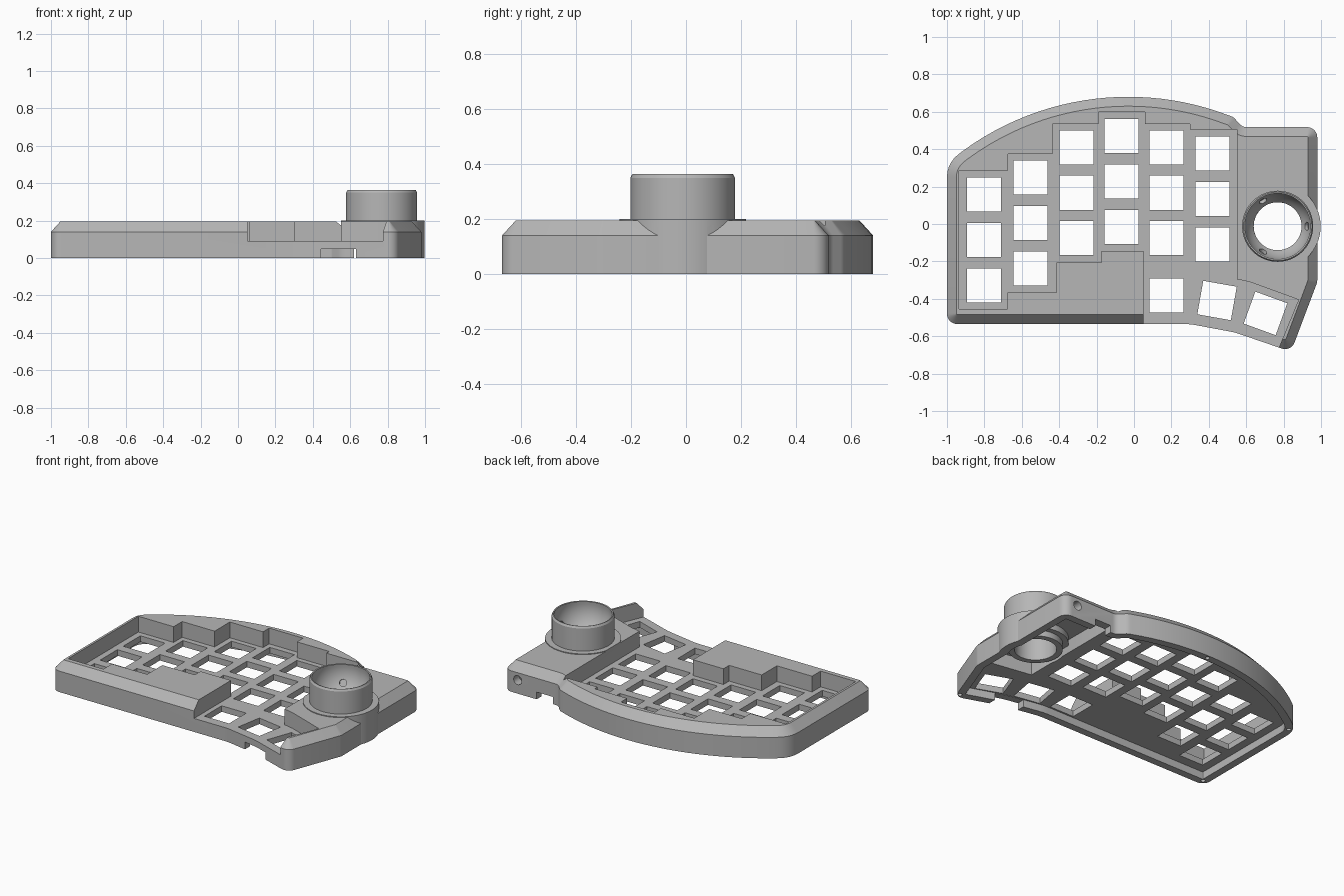
import bpy, bmesh, math
from mathutils import Vector, Matrix

cube = bpy.data.objects.get("Cube")
if cube:
    bpy.data.objects.remove(cube, do_unlink=True)

grey = bpy.data.materials.new("plain grey")
grey.use_nodes = True
grey.diffuse_color = (0.47, 0.47, 0.47, 1)
grey.node_tree.nodes["Principled BSDF"].inputs["Base Color"].default_value = grey.diffuse_color


def rounded(corners):
    """Polygon from (x, y, radius) corners, with an arc at each rounded one."""
    out = []
    for i, (x, y, r) in enumerate(corners):
        p = Vector((x, y))
        a = (Vector(corners[i - 1][:2]) - p).normalized()
        b = (Vector(corners[(i + 1) % len(corners)][:2]) - p).normalized()
        if r == 0:
            out.append(p)
            continue
        half = a.angle(b) / 2
        centre = p + (a + b).normalized() * (r / math.sin(half))
        start = p + a * (r / math.tan(half)) - centre
        end = p + b * (r / math.tan(half)) - centre
        turn = math.atan2(start.x * end.y - start.y * end.x, start.dot(end))
        n = max(2, round(abs(turn) / 0.2))
        for k in range(n + 1):
            out.append(centre + Matrix.Rotation(turn * k / n, 2) @ start)
    return out


def inset(points, d):
    """Mitred inward offset of a counter-clockwise polygon."""
    out = []
    for i, p in enumerate(points):
        a = (p - points[i - 1]).normalized()
        b = (points[(i + 1) % len(points)] - p).normalized()
        na, nb = Vector((-a.y, a.x)), Vector((-b.y, b.x))
        out.append(p + (na + nb) * (d / (1 + na.dot(nb))))
    return out


def finish(name, bm):
    bmesh.ops.recalc_face_normals(bm, faces=bm.faces)
    mesh = bpy.data.meshes.new(name)
    bm.to_mesh(mesh)
    bm.free()
    mesh.materials.append(grey)
    ob = bpy.data.objects.new(name, mesh)
    bpy.context.collection.objects.link(ob)
    return ob


def loft(name, layers):
    """Solid through stacked (polygon, height) layers."""
    bm = bmesh.new()
    rings = [[bm.verts.new((p[0], p[1], z)) for p in pts] for pts, z in layers]
    n = len(rings[0])
    for low, high in zip(rings, rings[1:]):
        for i in range(n):
            j = (i + 1) % n
            bm.faces.new((low[i], low[j], high[j], high[i]))
    bm.faces.new(rings[0][::-1])
    bm.faces.new(rings[-1])
    return finish(name, bm)


def prism(name, points, z0, z1):
    return loft(name, [(points, z0), (points, z1)])


def box(name, x0, x1, y0, y1, z0, z1):
    return prism(name, [(x0, y0), (x1, y0), (x1, y1), (x0, y1)], z0, z1)


def rod(name, centre, axis, radius, length, sides=24):
    bm = bmesh.new()
    turn = Vector(axis).to_track_quat("Z", "Y").to_matrix().to_4x4()
    bmesh.ops.create_cone(bm, cap_ends=True, segments=sides, radius1=radius, radius2=radius,
                          depth=length, matrix=Matrix.Translation(centre) @ turn)
    return finish(name, bm)


def combine(target, tool, operation="DIFFERENCE"):
    mod = target.modifiers.new("cut", "BOOLEAN")
    mod.operation, mod.object, mod.solver = operation, tool, "EXACT"
    tool.hide_render = True
    bpy.context.view_layer.update()
    graph = bpy.context.evaluated_depsgraph_get()
    mesh = bpy.data.meshes.new_from_object(target.evaluated_get(graph))
    target.modifiers.clear()
    target.data = mesh
    bpy.data.objects.remove(tool, do_unlink=True)


def smooth(ob):
    bpy.ops.object.select_all(action="DESELECT")
    ob.select_set(True)
    bpy.context.view_layer.objects.active = ob
    bpy.ops.object.shade_smooth_by_angle(angle=math.radians(25))


# Case outline: straight sides, with one long arc across the back
BALL = (0.768, -0.012)
arc = []
for k in range(25):
    x = 0.5 - 1.42 * k / 24
    arc.append((x, -0.82 + math.sqrt(1.5 ** 2 - (x + 0.03) ** 2), 0))
outline = rounded([
    (-1, -0.535, 0.055), (0.3, -0.535, 0.3), (0.54, -0.58, 0.3), (0.84, -0.683, 0.055),
    (0.98, -0.31, 0.06), (0.98, 0.518, 0.055), (0.58, 0.518, 0.05), (0.53, 0.573, 0.06),
    *arc, (-1, 0.324, 0.15)])
case = loft("case", [(outline, 0), (outline, 0.14), (inset(outline, 0.05), 0.195)])

# Bulge round the ball socket
combine(case, rod("bulge", (*BALL, 0.1), (0, 0, 1), 0.23, 0.2, 64), "UNION")

# Stepped key well, open at the front by the thumb keys
well = [(0.05, -0.9), (0.676, -0.9), (0.88, -0.405), (0.62, -0.31), (0.55, -0.295)]
x_steps = [0.55, 0.3, 0.06, -0.19, -0.435, -0.675, -0.935]
for i, y in enumerate([0.505, 0.535, 0.6, 0.535, 0.375, 0.285]):
    well += [(x_steps[i], y), (x_steps[i + 1], y)]
for x0, x1, y in [(-0.935, -0.675, -0.455), (-0.675, -0.415, -0.365),
                  (-0.415, -0.175, -0.205), (-0.175, 0.05, -0.145)]:
    well += [(x0, y), (x1, y)]
combine(case, prism("well", well, 0.09, 0.5))

# Hollow underside, with a deeper bay below the ball
combine(case, prism("hollow", inset(outline, 0.05), -0.1, 0.05))
bay = [(0.6, -0.25), (0.9, -0.3), (0.925, -0.26), (0.925, 0.46), (0.6, 0.46)]
combine(case, prism("bay", bay, -0.1, 0.14))
combine(case, rod("socket_opening", (*BALL, 0.1), (0, 0, 1), 0.175, 0.5, 64))

# Square key openings: six columns of three, then the thumb fan
keys = [(x, top - 0.243 * row, 0)
        for x, top in [(-0.803, 0.157), (-0.553, 0.248), (-0.307, 0.41),
                       (-0.067, 0.47), (0.174, 0.41), (0.42, 0.377)]
        for row in range(3)]
keys += [(0.174, -0.382, 0), (0.444, -0.409, -10), (0.703, -0.478, -20)]
for x, y, angle in keys:
    spin = Matrix.Rotation(math.radians(angle), 2)
    square = [Vector((x, y)) + spin @ Vector((sx * 0.091, sy * 0.091))
              for sx, sy in [(-1, -1), (1, -1), (1, 1), (-1, 1)]]
    combine(case, prism("key_opening", square, -0.1, 0.15))

# Wall notches, cable hole and screw holes
combine(case, box("front_notch", 0.445, 0.63, -0.8, -0.5, -0.1, 0.048))
combine(case, box("back_notch", 0.62, 0.74, 0.45, 0.6, -0.1, 0.048))
combine(case, rod("cable_hole", (0.88, 0.5, 0.09), (0, 1, 0), 0.03, 0.2))
for x, y in [(-0.962, -0.497), (-0.96, 0.31), (-0.03, 0.655), (0.943, 0.481), (0.832, -0.646)]:
    combine(case, rod("screw_hole", (x, y, 0), (0, 0, 1), 0.014, 0.16, 16))
smooth(case)

# Ball socket: a turned cup with an open bottom
profile = [(0.128, 0.06), (0.165, 0.06), (0.165, 0.1), (0.2, 0.1), (0.2, 0.15),
           (0.19, 0.16), (0.19, 0.35), (0.183, 0.363)]
CUP_Z, CUP_R = 0.33, 0.178
for k in range(9):
    a = math.radians(10 - 54 * k / 8)
    profile.append((CUP_R * math.cos(a), CUP_Z + CUP_R * math.sin(a)))
bm = bmesh.new()
SIDES = 64
rings = [[bm.verts.new((BALL[0] + r * math.cos(2 * math.pi * s / SIDES),
                        BALL[1] + r * math.sin(2 * math.pi * s / SIDES), z))
          for s in range(SIDES)] for r, z in profile]
for i, ring in enumerate(rings):
    after = rings[(i + 1) % len(rings)]
    for s in range(SIDES):
        t = (s + 1) % SIDES
        bm.faces.new((ring[s], ring[t], after[t], after[s]))
socket = finish("ball_socket", bm)

# Three bearing pits inside the cup
for turn in (0, 120, 240):
    a, dip = math.radians(turn), math.radians(-28)
    out = Vector((math.cos(a) * math.cos(dip), math.sin(a) * math.cos(dip), math.sin(dip)))
    combine(socket, rod("bearing_pit", Vector((*BALL, CUP_Z)) + out * 0.165, out, 0.022, 0.06))
smooth(socket)
